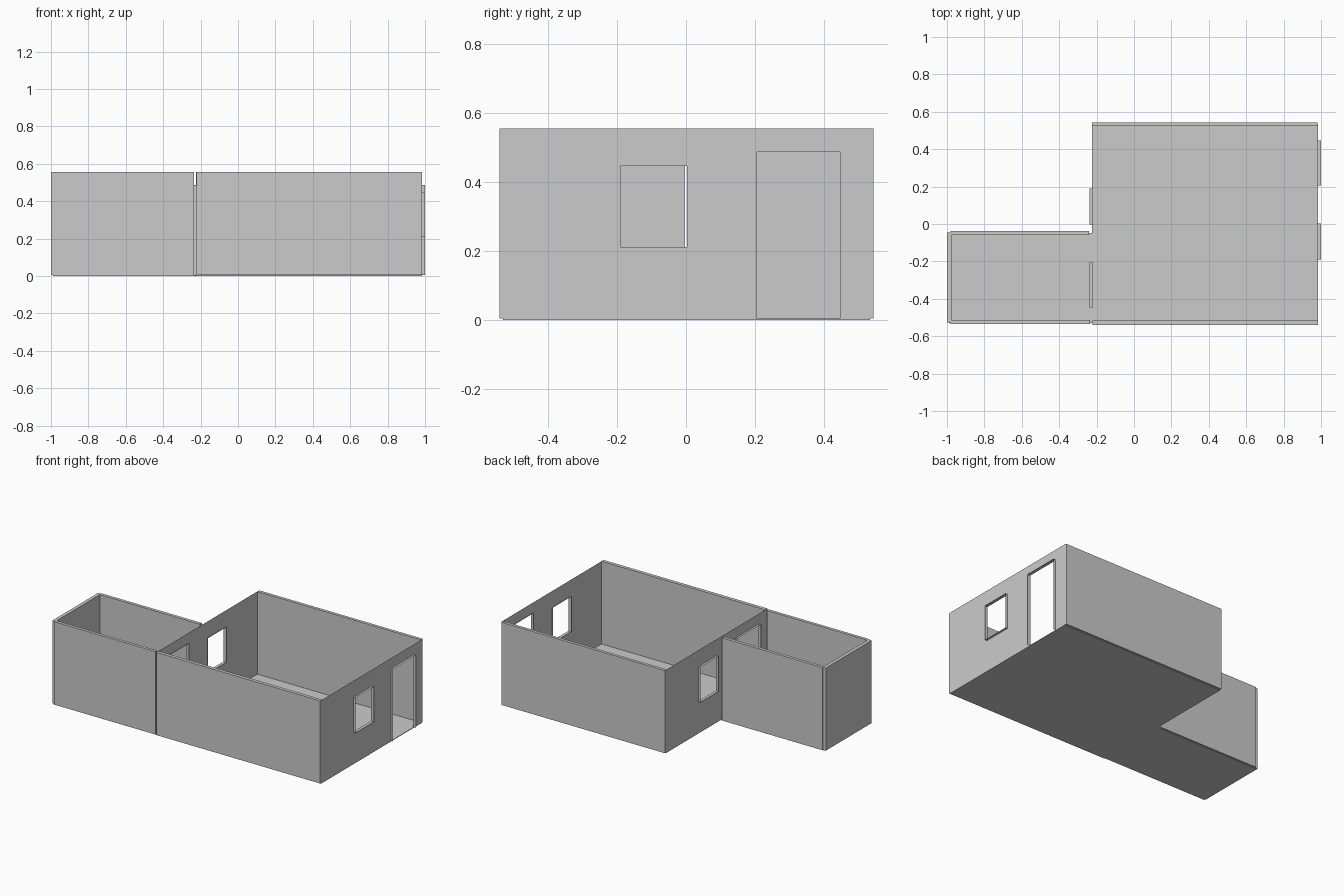
import bpy, bmesh

if "Cube" in bpy.data.objects:
    bpy.data.objects.remove(bpy.data.objects["Cube"])

H = 0.555      # top of the walls
Z0 = 0.004     # top of the floor slab


def make(name, bm):
    mesh = bpy.data.meshes.new(name)
    bm.to_mesh(mesh)
    bm.free()
    ob = bpy.data.objects.new(name, mesh)
    bpy.context.collection.objects.link(ob)
    return ob


def box(name, x0, x1, y0, y1, z0=Z0, z1=H):
    bm = bmesh.new()
    bmesh.ops.create_cube(bm, size=1)
    for v in bm.verts:
        v.co = ((x0 + x1) / 2 + v.co.x * (x1 - x0),
                (y0 + y1) / 2 + v.co.y * (y1 - y0),
                (z0 + z1) / 2 + v.co.z * (z1 - z0))
    return make(name, bm)


# L-shaped floor slab
outline = [(-0.99, -0.53), (0.985, -0.53), (0.985, 0.532),
           (-0.224, 0.532), (-0.224, -0.047), (-0.99, -0.047)]
bm = bmesh.new()
base = bm.faces.new([bm.verts.new((x, y, 0)) for x, y in outline])
ext = bmesh.ops.extrude_face_region(bm, geom=[base])
for v in ext["geom"]:
    if isinstance(v, bmesh.types.BMVert):
        v.co.z = Z0
bmesh.ops.recalc_face_normals(bm, faces=bm.faces)
make("floor", bm)

# Solid walls
box("main_front_wall", -0.222, 0.984, -0.54, -0.517)
box("main_back_wall", -0.224, 0.982, 0.523, 0.543)
box("annex_front_wall", -0.98, -0.236, -0.534, -0.514)
box("annex_back_wall", -0.98, -0.24, -0.059, -0.038)
box("annex_end_wall", -1.0, -0.977, -0.526, -0.045)

# Thin walls with a window and a door; "side" flips the layout half a turn
WINDOW = (-0.19, 0.003, 0.212, 0.446)
DOOR = (0.206, 0.446, Z0, 0.487)


def opening_wall(name, x, side):
    ys = [-0.536, WINDOW[0], WINDOW[1], DOOR[0], DOOR[1], 0.538]
    zs = [Z0, WINDOW[2], WINDOW[3], DOOR[3], H]
    bm = bmesh.new()
    grid = [[bm.verts.new((x, side * y, z)) for z in zs] for y in ys]
    for i in range(5):
        for j in range(4):
            if (i == 1 and j == 1) or (i == 3 and j < 3):
                continue
            quad = [grid[i][j], grid[i + 1][j], grid[i + 1][j + 1], grid[i][j + 1]]
            bm.faces.new(quad)
    make(name, bm)

    # Reveals lining each opening
    xa, xb = x - side * 0.006, x + side * 0.015
    for part, (y0, y1, z0, z1) in (("window", WINDOW), ("door", DOOR)):
        path = [(y0, z0), (y0, z1), (y1, z1), (y1, z0)]
        bm = bmesh.new()
        rings = [[bm.verts.new((xx, side * y, z)) for y, z in path] for xx in (xa, xb)]
        for k in range(4 if part == "window" else 3):
            n = (k + 1) % 4
            bm.faces.new([rings[0][k], rings[0][n], rings[1][n], rings[1][k]])
        make(name + "_" + part + "_reveal", bm)


opening_wall("right_wall", 0.985, 1)
opening_wall("dividing_wall", -0.224, -1)
